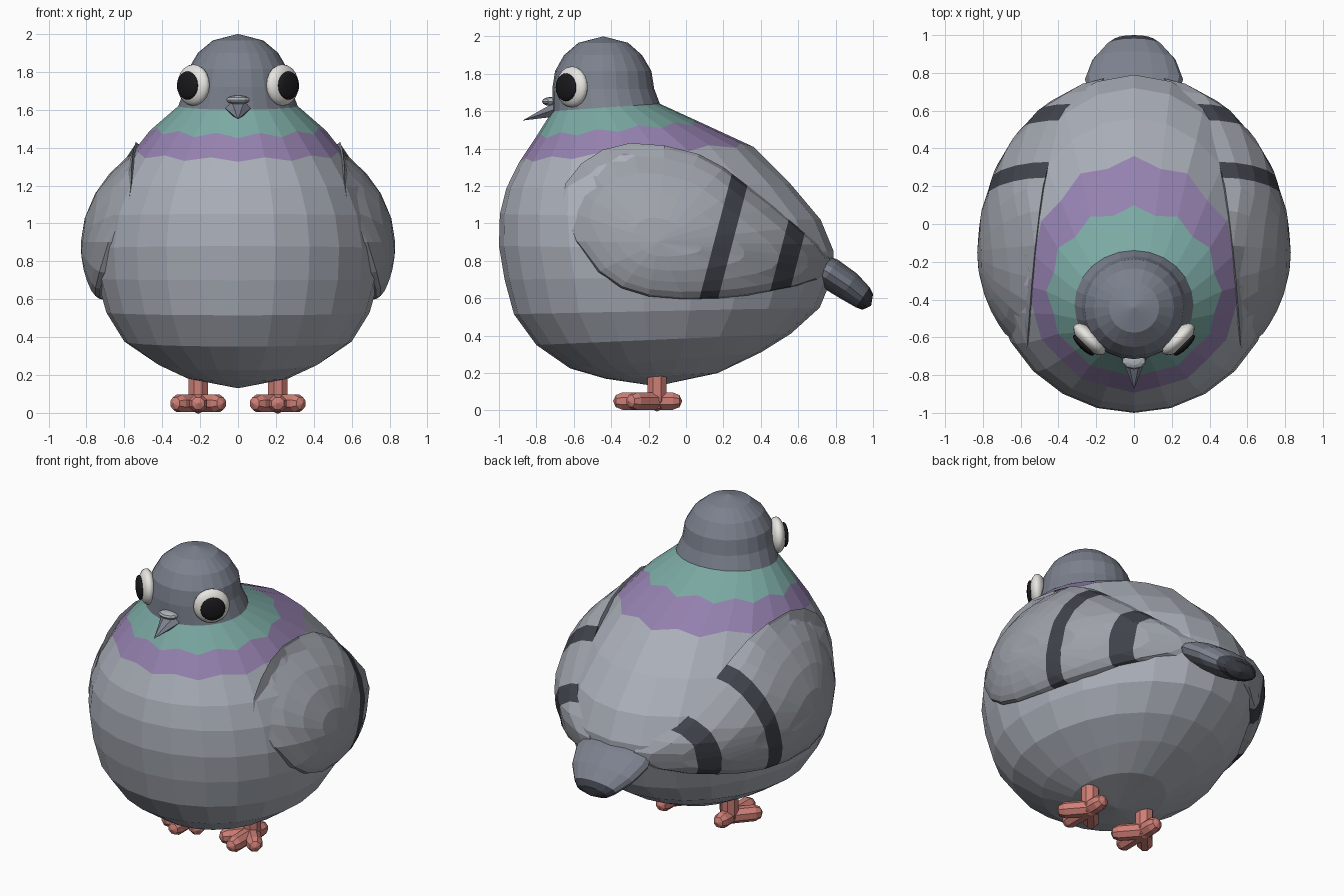
import bpy, bmesh
from math import sin, cos, pi, sqrt
from mathutils import Vector, Matrix

if "Cube" in bpy.data.objects:
    bpy.data.objects.remove(bpy.data.objects["Cube"])


def mat(name, r, g, b):
    m = bpy.data.materials.new(name)
    m.diffuse_color = (r, g, b, 1)
    m.use_nodes = True
    m.node_tree.nodes["Principled BSDF"].inputs["Base Color"].default_value = m.diffuse_color
    return m


SLATE = mat("slate", .20, .22, .27)
BODY = mat("body_grey", .41, .435, .49)
WING = mat("wing_grey", .34, .36, .40)
GREEN = mat("green", .20, .40, .37)
PURPLE = mat("purple", .30, .22, .43)
DARK = mat("dark", .05, .055, .07)
RED = mat("leg_red", .62, .21, .18)
WHITE = mat("eye_white", .80, .79, .75)
BLACK = mat("pupil_black", .01, .01, .012)
PALE = mat("pale", .42, .45, .49)


def loft(bm, rings, start, end):
    """Skin a list of vertex rings, closed by a fan to a point at each end."""
    vs = [[bm.verts.new(p) for p in r] for r in rings]
    a, b = bm.verts.new(start), bm.verts.new(end)
    n = len(vs[0])
    bands = []
    for i in range(n):
        j = (i + 1) % n
        bands.append((0, bm.faces.new((a, vs[0][j], vs[0][i]))))
        for k in range(len(vs) - 1):
            bands.append((k + 1, bm.faces.new((vs[k][i], vs[k][j], vs[k + 1][j], vs[k + 1][i]))))
        bands.append((len(vs), bm.faces.new((b, vs[-1][i], vs[-1][j]))))
    return bands


def finish(bm, name, mats):
    bmesh.ops.recalc_face_normals(bm, faces=bm.faces[:])
    me = bpy.data.meshes.new(name)
    bm.to_mesh(me)
    bm.free()
    for m in mats:
        me.materials.append(m)
    ob = bpy.data.objects.new(name, me)
    bpy.context.collection.objects.link(ob)
    return ob


def mirror(ob):
    ob.modifiers.new("mirror", 'MIRROR')


# Body, neck and head: z front, z back, y front, y back, half width
SECTIONS = [
    (.17, .20, -.43, .17, .27), (.225, .31, -.62, .40, .43),
    (.35, .41, -.80, .56, .60), (.515, .55, -.92, .715, .695),
    (.70, .72, -.97, .785, .745), (.88, .85, -1.0, .79, .755),
    (1.05, 1.02, -.995, .72, .725), (1.19, 1.21, -.96, .56, .66),
    (1.325, 1.41, -.893, .36, .565), (1.45, 1.53, -.81, .10, .465),
    (1.60, 1.64, -.715, -.14, .315), (1.72, 1.72, -.715, -.17, .278),
    (1.815, 1.815, -.70, -.185, .262), (1.90, 1.90, -.652, -.235, .212),
    (1.966, 1.966, -.575, -.31, .133)]


def body_ring(zf, zb, yf, yb, hw, n=24):
    cy = min(yf + hw, (yf + yb) / 2)
    ring = []
    for i in range(n):
        t = 2 * pi * i / n
        c = -cos(t)
        y = cy + c * ((yb - cy) if c > 0 else (cy - yf))
        ring.append(Vector((hw * sin(t), y, zf + (zb - zf) * (y - yf) / (yb - yf))))
    return ring


rings = [body_ring(*s) for s in SECTIONS]
for k in (8, 9):  # zigzag edges of the neck bands
    for i in range(1, 24, 2):
        rings[k][i] = rings[k][i].lerp(rings[k + 1][i], .18)
bm = bmesh.new()
for k, f in loft(bm, rings, (0, -.16, .13), (0, -.443, 2)):
    f.material_index = 0 if k < 9 else min(k - 8, 3)
finish(bm, "body", [BODY, PURPLE, GREEN, SLATE])

# Wing: teardrop rim (x, y, z), domed outward and closed inside the body
RIM = [Vector(p) for p in (
    (.58, -.67, 1.08), (.56, -.56, 1.32), (.54, -.30, 1.43), (.50, .07, 1.37),
    (.45, .32, 1.21), (.31, .61, .98), (.16, .77, .81), (.20, .72, .70),
    (.46, .47, .635), (.65, .18, .60), (.73, -.20, .61), (.70, -.47, .74))]
rim, n = [], len(RIM)
for i in range(n):
    p0, p1, p2, p3 = (RIM[(i + d) % n] for d in (-1, 0, 1, 2))
    rim += [p1, (p1 + p2) * .5625 - (p0 + p3) * .0625]
top = Vector((.83, -.15, .90))


def wing_point(p, s):
    """Point between centre and rim, kept under an egg that follows the body."""
    q = top.lerp(p, s)
    y, z = q.y + .15, q.z - .88
    egg = 1 - (y / (.95 if y > 0 else .76)) ** 2 - (z / .665) ** 2
    dome = p.x + (top.x - p.x) * sqrt(1 - s * s)
    q.x = min(dome, max(.83 * sqrt(max(egg, 0)), p.x + .15 * (1 - s)))
    return q


shells = [[wing_point(p, s) for p in rim] for s in (1, .97, .87, .7, .5, .25)]
bm = bmesh.new()
loft(bm, shells, (.42, -.1, .95), top)
SLANT = .26
BARS = ((.072, .172), (.44, .545))
for u in BARS[0] + BARS[1]:
    bmesh.ops.bisect_plane(bm, geom=bm.verts[:] + bm.edges[:] + bm.faces[:],
                           plane_co=(0, u, .6), plane_no=(0, 1, -SLANT))
for f in bm.faces:
    c = f.calc_center_median()
    u = c.y - SLANT * (c.z - .6)
    f.material_index = int(any(a < u < b for a, b in BARS))
mirror(finish(bm, "wings", [WING, DARK]))

# Tail: flattened taper sloping down, with a dark end
up = Vector((0, .56, .83))
tail = []
for y, z, hw, ht in ((.60, .83, .20, .06), (.765, .735, .26, .085),
                     (.87, .665, .22, .08), (.945, .605, .15, .065), (.972, .58, .11, .05)):
    tail.append([Vector((hw * cos(i * pi / 8), y, z)) + up * ht * sin(i * pi / 8)
                 for i in range(16)])
bm = bmesh.new()
for k, f in loft(bm, tail, (0, .58, .85), (0, .99, .56)):
    f.material_index = int(k >= 4)
finish(bm, "tail", [SLATE, DARK])


# Eyes: flattened balls facing outward and forward
def eye_part(name, center, radius, depth, m):
    bm = bmesh.new()
    bmesh.ops.create_uvsphere(bm, u_segments=20, v_segments=12, radius=1)
    look = Vector((.7, -.71, 0)).to_track_quat('Z', 'Y').to_matrix().to_4x4()
    bm.transform(Matrix.Translation(center) @ look
                 @ Matrix.Diagonal((radius, radius, depth, 1)))
    ob = finish(bm, name, [m])
    ob.data.polygons.foreach_set("use_smooth", [True] * len(ob.data.polygons))
    mirror(ob)


eye_part("eyes", (.235, -.61, 1.73), .11, .05, WHITE)
eye_part("pupils", (.267, -.642, 1.728), .075, .022, BLACK)

# Beak: six-sided spike, with the pale knob over it
bm = bmesh.new()
base = [Vector((.07 * cos(i * pi / 3), -.70, 1.61 + .045 * sin(i * pi / 3))) for i in range(6)]
loft(bm, [base], (0, -.66, 1.61), (0, -.875, 1.55))
finish(bm, "beak", [SLATE])
bm = bmesh.new()
bmesh.ops.create_uvsphere(bm, u_segments=10, v_segments=6, radius=1)
bm.transform(Matrix.Translation((0, -.725, 1.652)) @ Matrix.Diagonal((.065, .045, .024, 1)))
finish(bm, "beak_knob", [PALE])


# Legs and toes: eight-sided round-ended rods
def rod(bm, a, b, r):
    a, b = Vector(a), Vector(b)
    d = (b - a).normalized()
    q = d.to_track_quat('Z', 'Y')
    circle = [q @ Vector((cos((i + .5) * pi / 4), sin((i + .5) * pi / 4), 0)) for i in range(8)]
    loft(bm, [[p + d * o * r + c * w * r for c in circle]
              for p, o, w in ((a, -.7, .7), (a, 0, 1), (b, 0, 1), (b, .7, .7))],
         a - d * r, b + d * r)


bm = bmesh.new()
foot = (.21, -.155, .05)
rod(bm, foot, (.21, -.155, .22), .055)
for end in ((.21, -.34), (.31, -.27), (.11, -.27), (.21, -.07)):
    rod(bm, foot, (*end, .05), .05)
mirror(finish(bm, "legs", [RED]))
